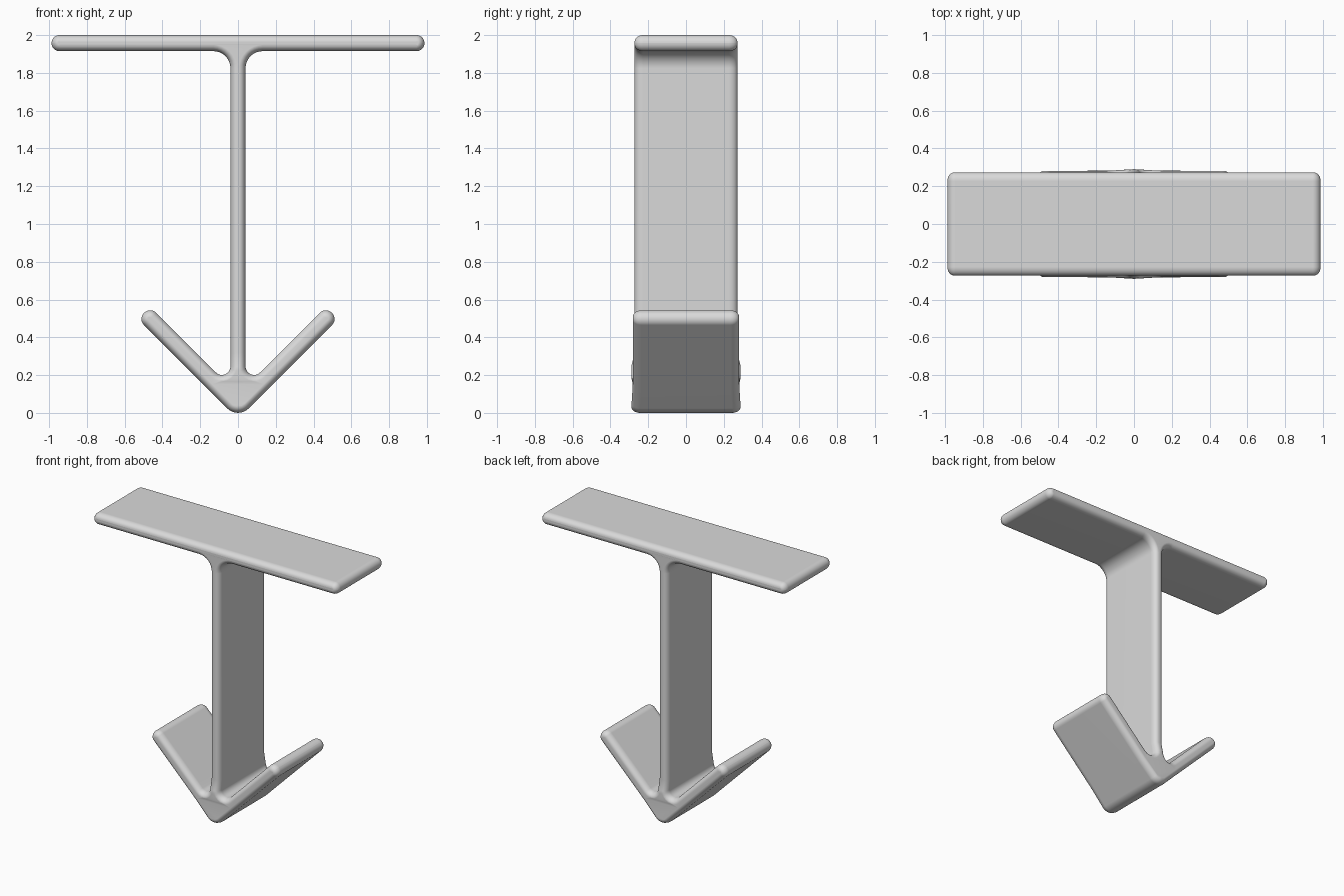
import bpy
import bmesh
import math
from mathutils import Vector, Matrix
from mathutils.geometry import tessellate_polygon

cube = bpy.data.objects.get("Cube")
if cube:
    bpy.data.objects.remove(cube, do_unlink=True)

# One grey for the whole casting
grey = bpy.data.materials.new("plain grey")
grey.use_nodes = True
colour = (0.7, 0.7, 0.7, 1)
grey.diffuse_color = colour
grey.node_tree.nodes["Principled BSDF"].inputs["Base Color"].default_value = colour

# Right half of the front profile: x, z, corner radius (0 = extra point on a straight)
APEX = (0, -0.033, 0.08)
HALF = [
    (0.16, 0.127, 0),                              # underside of fin
    (0.53, 0.497, 0.045), (0.465, 0.562, 0.045),   # fin tip
    (0.15, 0.247, 0),                              # upper side of fin
    (0.04, 0.137, 0.045),                          # fin to web fillet
    (0.04, 0.32, 0),
    (0.04, 1.915, 0.09),                           # web to plate fillet
    (0.987, 1.915, 0.042), (0.987, 2.0, 0.042),    # plate end
]
PROFILE = [APEX] + HALF + [(-x, z, r) for x, z, r in reversed(HALF)]


def rounded_ring(inset, steps=8):
    """Profile with rounded corners, shrunk by inset; always the same point count."""
    points = []
    count = len(PROFILE)
    for i, (x, z, radius) in enumerate(PROFILE):
        p = Vector((x, z))
        before = (p - Vector(PROFILE[i - 1][:2])).normalized()
        after = (Vector(PROFILE[(i + 1) % count][:2]) - p).normalized()
        n1, n2 = Vector((-before.y, before.x)), Vector((-after.y, after.x))
        if radius == 0:
            points.append(p + n1 * inset)
            continue
        turn = math.atan2(before.x * after.y - before.y * after.x, before.dot(after))
        signed = math.copysign(radius, turn)
        centre = p + signed * (n1 + n2) / (1 + n1.dot(n2))
        for k in range(steps + 1):
            n = Matrix.Rotation(turn * k / steps, 2) @ n1
            points.append(centre - (signed - inset) * n)
    return points


def half_depth(x, z):
    """Fins are a touch deeper than web and plate, swelling at the foot."""
    depth = 0.272
    if z < 0.6 and (abs(x) > 0.1 or z < 0.3):
        depth += 0.009
    if z < 0.25:
        depth += 0.009 * max(0, 1 - abs(x) / 0.15)
    return depth


# Rim: quarter-ellipse rounding at front and back
RIM_INSET, RIM_DEPTH, RIM_STEPS = 0.034, 0.045, 6
rim = []
for k in range(RIM_STEPS + 1):
    a = math.pi / 2 * k / RIM_STEPS
    rim.append((RIM_INSET * (1 - math.sin(a)), RIM_DEPTH * (1 - math.cos(a))))
layers = [(-1, i, d) for i, d in rim] + [(1, i, d) for i, d in reversed(rim)]

# Side walls between successive rings
bm = bmesh.new()
rings = []
for side, inset, back in layers:
    rings.append([bm.verts.new((p.x, side * (half_depth(p.x, p.y) - back), p.y))
                  for p in rounded_ring(inset)])
for a, b in zip(rings, rings[1:]):
    for j in range(len(a)):
        k = (j + 1) % len(a)
        bm.faces.new((a[j], a[k], b[k], b[j]))

# Flat front and back
flat = [Vector((p.x, p.y, 0)) for p in rounded_ring(RIM_INSET)]
for triangle in tessellate_polygon([flat]):
    for ring in (rings[0], rings[-1]):
        bm.faces.new([ring[i] for i in triangle])
bmesh.ops.recalc_face_normals(bm, faces=bm.faces)

# Plate, web and fins as one smooth casting
mesh = bpy.data.meshes.new("plate_web_and_fins")
bm.to_mesh(mesh)
bm.free()
mesh.materials.append(grey)
body = bpy.data.objects.new("plate_web_and_fins", mesh)
bpy.context.collection.objects.link(body)
bpy.context.view_layer.objects.active = body
body.select_set(True)
bpy.ops.object.shade_smooth_by_angle(angle=math.radians(50))
weighted = body.modifiers.new("Weighted Normals", "WEIGHTED_NORMAL")
weighted.keep_sharp = True
